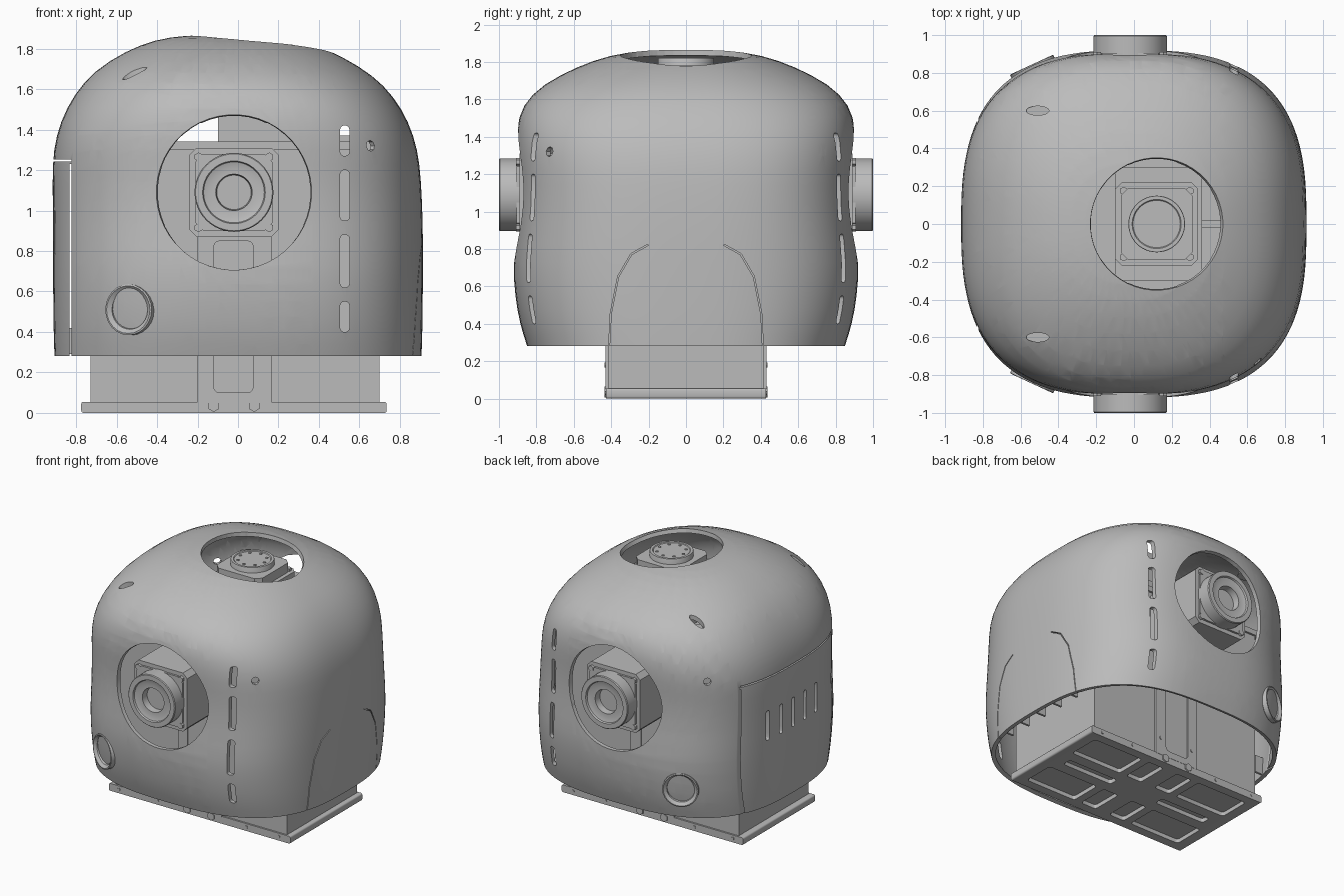
import bpy, bmesh, math
from mathutils import Vector, Matrix

cube = bpy.data.objects.get("Cube")
if cube:
    bpy.data.objects.remove(cube, do_unlink=True)

grey = bpy.data.materials.new("plain grey")
grey.use_nodes = True
grey.diffuse_color = (0.5, 0.5, 0.5, 1)
grey.node_tree.nodes["Principled BSDF"].inputs["Base Color"].default_value = (0.5, 0.5, 0.5, 1)


def finish(name, bm, matrix=None):
    if matrix:
        bm.transform(matrix)
    bmesh.ops.recalc_face_normals(bm, faces=bm.faces)
    mesh = bpy.data.meshes.new(name)
    bm.to_mesh(mesh)
    bm.free()
    mesh.materials.append(grey)
    obj = bpy.data.objects.new(name, mesh)
    bpy.context.collection.objects.link(obj)
    return obj


def select(obj):
    bpy.ops.object.select_all(action='DESELECT')
    obj.select_set(True)
    bpy.context.view_layer.objects.active = obj


def smooth(obj):
    select(obj)
    bpy.ops.object.shade_smooth_by_angle(angle=math.radians(32))
    return obj


def box(name, lo, hi, bevel=0, axis=None, matrix=None):
    """Box between two corners; edges along one axis can be rounded."""
    lo, hi = Vector(lo), Vector(hi)
    bm = bmesh.new()
    bmesh.ops.create_cube(bm, size=1)
    bm.transform(Matrix.Translation((lo + hi) / 2) @ Matrix.Diagonal((*(hi - lo), 1)))
    if bevel:
        edges = [e for e in bm.edges
                 if abs((e.verts[0].co - e.verts[1].co).normalized()[axis]) > 0.9]
        bmesh.ops.bevel(bm, geom=edges, offset=bevel, segments=3 if bevel < 0.03 else 1,
                        affect='EDGES', profile=0.5)
    return finish(name, bm, matrix)


def rod(name, centre, direction, radius, depth, sides=32, stretch=1):
    bm = bmesh.new()
    bmesh.ops.create_cone(bm, cap_ends=True, segments=sides, radius1=radius,
                          radius2=radius, depth=depth)
    turn = Vector(direction).to_track_quat('Z', 'Y').to_matrix().to_4x4()
    return finish(name, bm, Matrix.Translation(centre) @ turn @ Matrix.Diagonal((1, stretch, 1, 1)))


def lathe(name, profile, matrix, sides=48):
    bm = bmesh.new()
    verts = [bm.verts.new((r, 0, z)) for r, z in profile]
    edges = [bm.edges.new(pair) for pair in zip(verts, verts[1:])]
    bmesh.ops.spin(bm, geom=verts + edges, cent=(0, 0, 0), axis=(0, 0, 1),
                   angle=math.tau, steps=sides)
    bmesh.ops.remove_doubles(bm, verts=bm.verts, dist=1e-4)
    return smooth(finish(name, bm, matrix))


def bake(obj):
    """Turn the modifier result into the object's own mesh."""
    graph = bpy.context.evaluated_depsgraph_get()
    mesh = bpy.data.meshes.new_from_object(obj.evaluated_get(graph))
    obj.modifiers.clear()
    obj.data = mesh


def cut(target, cutters):
    """Join the cutters and subtract them."""
    select(cutters[0])
    for c in cutters:
        c.select_set(True)
    if len(cutters) > 1:
        bpy.ops.object.join()
    tool = cutters[0]
    tool.hide_render = True
    mod = target.modifiers.new("cut", 'BOOLEAN')
    mod.object, mod.operation, mod.solver = tool, 'DIFFERENCE', 'EXACT'
    bake(target)
    bpy.data.objects.remove(tool, do_unlink=True)
    smooth(target)


def carve(bm, centre, axis, radius, sides=48):
    """Trim a round opening out of a surface, one tangent plane at a time."""
    centre, axis = Vector(centre), Vector(axis)
    across = axis.cross((1, 0, 0))
    inside = {f for f in bm.faces if (f.calc_center_median() - centre).dot(axis) > -0.3}
    for i in range(sides):
        a = math.tau * i / sides
        d = Vector((math.cos(a), 0, 0)) + across * math.sin(a)
        edge = centre + d * radius
        geom = set(inside)
        for f in inside:
            geom.update(f.edges, f.verts)
        result = bmesh.ops.bisect_plane(bm, geom=list(geom), dist=1e-5,
                                        plane_co=edge, plane_no=d)
        inside.update(g for g in result["geom"] if isinstance(g, bmesh.types.BMFace))
        inside = {f for f in inside
                  if f.is_valid and (f.calc_center_median() - edge).dot(d) < 0}
    bmesh.ops.delete(bm, geom=list(inside), context='FACES')


# Shell: rounded-square sections (height, half width, half depth)
LEVELS = [(.28, .908, .85), (.4, .912, .89), (.55, .914, .915), (.72, .915, .928),
          (.93, .915, .9), (1.15, .912, .893), (1.3, .902, .907), (1.44, .862, .908),
          (1.57, .79, .878), (1.68, .69, .768), (1.775, .535, .58),
          (1.835, .39, .41), (1.86, .24, .23), (1.864, .08, .08)]
SIDES = 64

bm = bmesh.new()
rings = []
for z, hx, hy in LEVELS:
    ring = []
    e = 2 / (2.8 - 1.2 * max(0, z - 1.4))
    for i in range(SIDES):
        a = math.tau * i / SIDES
        c, s = math.cos(a), math.sin(a)
        x = math.copysign(abs(c) ** e, c) * hx - 0.02 * max(0, min(1, 2 * z - 2))
        y = math.copysign(abs(s) ** e, s) * hy
        ring.append(bm.verts.new((x, y, z - 0.025 * x * max(0, min(1, 4 * z - 6)))))
    rings.append(ring)
for low, high in zip(rings, rings[1:]):
    for i in range(SIDES):
        j = (i + 1) % SIDES
        bm.faces.new((low[i], low[j], high[j], high[i]))
bm.faces.new(rings[-1])
shell = finish("outer_shell", bm)
shell.modifiers.new("round", 'SUBSURF').levels = 1
bake(shell)

# Large round openings at front, back and top, then the wall thickness
bm = bmesh.new()
bm.from_mesh(shell.data)
carve(bm, (-.02, -.88, 1.09), (0, -1, 0), .383)
carve(bm, (-.02, .88, 1.09), (0, 1, 0), .383)
carve(bm, (.12, 0, 1.83), (0, 0, 1), .35)
bm.to_mesh(shell.data)
bm.free()
wall = shell.modifiers.new("wall", 'SOLIDIFY')
wall.thickness, wall.offset = 0.03, -1

# Slots, ports and seams in the shell
tools = []
for s in (-1, 1):
    for lo, hi in ((.4, .55), (.62, .88), (.95, 1.2), (1.27, 1.42)):
        y0, y1 = sorted((s * .65, s * .98))
        tools.append(box("slot", (.505, y0, lo), (.55, y1, hi), .018, 1))
    tools.append(rod("port_opening", (-.54, s * .83, .51), (-.42, s * .91, 0), .12, .2))
    tools.append(rod("eye_slot", (-.51, s * .6, 1.7), (0, 0, 1), .06, .24, 24, .4))
    for x in (-.69, .655):
        tools.append(rod("pin_hole", (x, s * .73, 1.32), (x, s * .73, 0), .027, .16, 8))
    y0, y1 = sorted((s * .4, s * .85))
    tools.append(box("panel_side_seam", (-.832, y0, .2), (-.822, y1, 1.23)))
tools.append(box("panel_top_seam", (-1, -.7, 1.243), (-.822, .7, 1.253)))
for i in range(5):
    y = .03 + .14 * (i - 2)
    tools.append(box("vent", (-1, y - .016, .78), (-.85, y + .016, 1.0), .012, 0))

# Door seam: an arch pressed through the +x wall as a narrow ribbon
arch = [(.41, .25), (.4, .45), (.36, .65), (.29, .77), (.2, .82)]
for s in (-1, 1):
    bm = bmesh.new()
    rows = [[bm.verts.new((x, s * (y + d), z + d)) for x, d in
             ((.8, 0), (1, 0), (1, .005), (.8, .005))] for y, z in arch]
    for a, b in zip(rows, rows[1:]):
        for i in range(4):
            bm.faces.new((a[i], a[i - 1], b[i - 1], b[i]))
    bm.faces.new(rows[0])
    bm.faces.new(rows[-1])
    tools.append(finish("door_seam", bm))
cut(shell, tools)

# Lower-rim ribs, eye slot backings and shallow rings around the side ports
for s in (-1, 1):
    for i in range(5):
        y = .17 * (i - 2)
        x0, x1 = sorted((s * .79, s * .865))
        box("rim_rib", (x0, y - .008, .29), (x1, y + .008, .42))
    rod("eye_pocket", (-.51, s * .6, 1.62), (0, 0, 1), .07, .01)
    turn = Vector((-.42, s * .91, 0)).to_track_quat('Z', 'Y').to_matrix().to_4x4()
    lathe("port_ring", [(.126, -.03), (.126, .004), (.118, .006), (.097, -.012), (.09, -.05),
                        (.1, -.05), (.126, -.03)],
          Matrix.Translation((-.54, s * .838, .51)) @ turn, 24)

# Inner chassis
box("chassis_box", (-.73, -.415, .05), (.7, .415, 1.3))
box("chassis_lid", (-.76, -.43, 1.3), (.73, .43, 1.34))
for s in (-1, 1):
    y0, y1 = sorted((s * .41, s * .43))
    column = box("centre_column", (-.2, y0, .05), (.165, y1, .87))
    z0, z1 = sorted((s * .42, s * .5))
    cut(column, [box("channel", (-.12, z0, .1), (.075, z1, .85), .029, 1)])
    for x in (-.155, .12):
        for z in (.18, .74):
            rod("column_screw", (x, s * .43, z), (0, 1, 0), .014, .012, 8)
    for x in (-.69, -.37, .37, .64):
        rod("base_screw", (x, s * .427, .03), (0, 1, 0), .011, .012, 8)
    for x in (-.12, .08):
        rod("foot_bolt", (x, s * .427, .035), (0, 1, 0), .03, .02, 6)

# Base plate with pockets underneath
base = box("base_plate", (-.775, -.428, 0), (.735, .428, .055), .012, 1)
pockets = []
for sx in (-1, 1):
    for sy in (-1, 1):
        y0, y1 = sorted((sy * .12, sy * .36))
        for near, far in ((.25, .67), (.06, .19)):
            x0, x1 = sorted((-.02 + sx * near, -.02 + sx * far))
            pockets.append(box("pocket", (x0, y0, -.05), (x1, y1, .03), .02, 2))
    x0, x1 = sorted((-.02 + sx * .2, -.02 + sx * .62))
    pockets.append(box("long_pocket", (x0, -.035, -.05), (x1, .035, .03), .02, 2))
cut(base, pockets)


# Drive units: chamfered block, flange ring and corner screws, facing local +z
def drive_unit(name, matrix, length, flange, rise):
    box(name + "_block", (-.22, -.22, -length), (.22, .22, -.11), .035, 2, matrix)
    box(name + "_collar", (-.19, -.19, -.11), (.19, .19, -.11 + rise), .04, 2, matrix)
    lathe(name + "_flange", flange, matrix)
    for x in (-.175, .175):
        for y in (-.175, .175):
            spot = matrix @ Vector((x, y, -.105))
            rod(name + "_screw", spot, matrix.to_3x3() @ Vector((0, 0, 1)), .022, .03, 6)


ring = [(0, -.07), (.085, -.07), (.09, -.02), (.125, -.02), (.15, -.012), (.155, 0),
        (.19, 0), (.195, -.006), (.195, -.11)]
for s, label in ((-1, "front_drive"), (1, "back_drive")):
    turn = Vector((0, s, 0)).to_track_quat('Z', 'Y').to_matrix().to_4x4()
    drive_unit(label, Matrix.Translation((-.02, s, 1.09)) @ turn, .59, ring, .015)
disc = [(0, -.005), (.125, -.005), (.13, 0), (.148, 0), (.15, -.004), (.15, -.11)]
drive_unit("top_drive", Matrix.Translation((.12, 0, 1.82)), .35, disc, .07)
for i in range(8):
    a = math.tau * i / 8
    rod("disc_screw", (.12 + .1 * math.cos(a), .1 * math.sin(a), 1.815), (0, 0, 1), .01, .01, 8)
# Bracket carrying the top unit
box("top_bracket", (-.1, -.3, 1.34), (.36, .3, 1.48))
box("bracket_rail", (.36, -.02, 1.34), (.6, .02, 1.37))
